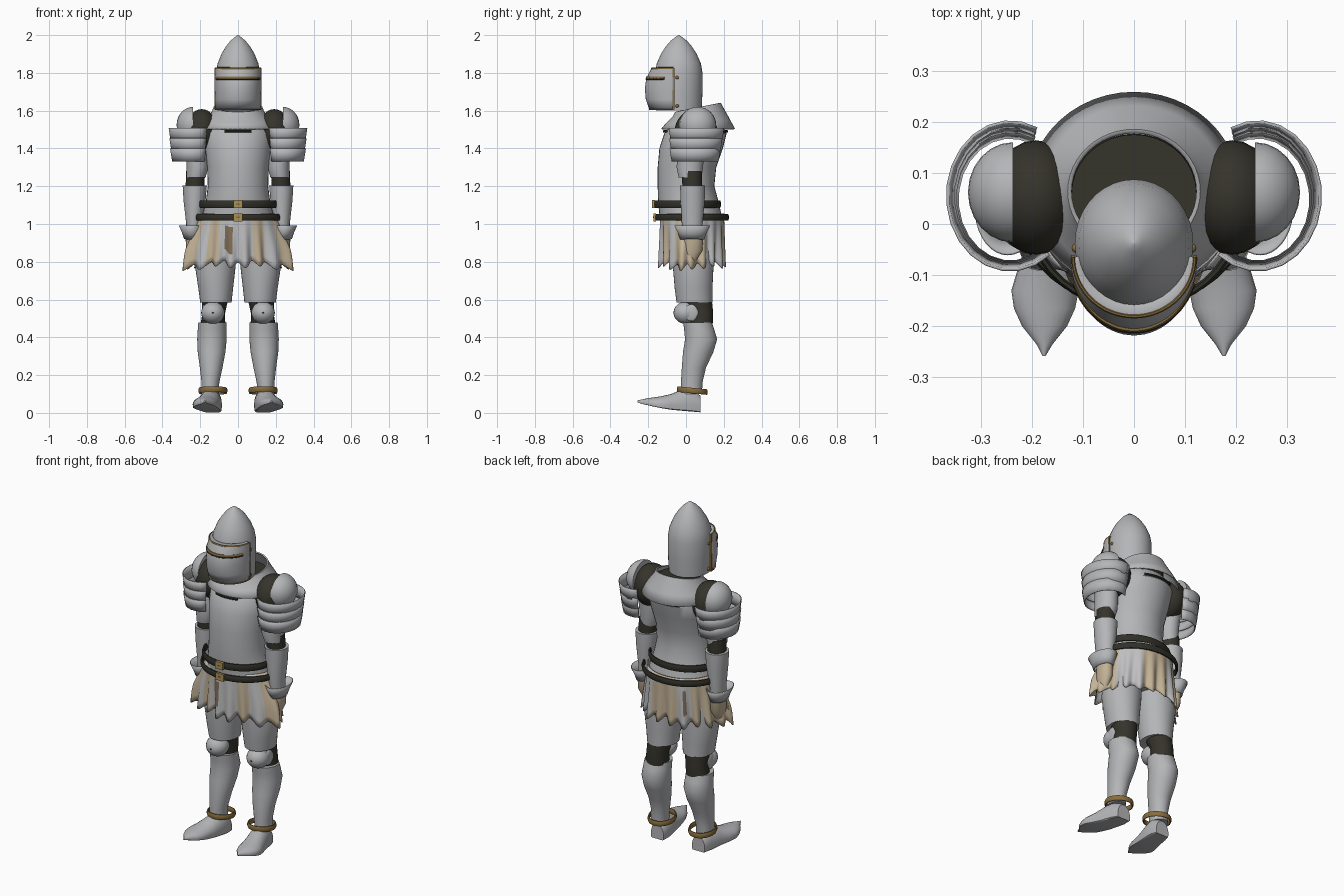
import bpy, bmesh
from math import sin, cos, pi, radians, exp

cube = bpy.data.objects.get("Cube")
if cube:
    bpy.data.objects.remove(cube)


def material(name, r, g, b):
    m = bpy.data.materials.new(name)
    m.use_nodes = True
    m.diffuse_color = (r, g, b, 1)
    m.node_tree.nodes["Principled BSDF"].inputs["Base Color"].default_value = (r, g, b, 1)
    return m


STEEL = material("steel", .46, .465, .48)
DARK = material("dark cloth", .035, .033, .024)
LEATHER = material("belt leather", .03, .029, .022)
GOLD = material("gold trim", .25, .155, .045)
BRASS = material("buckle brass", .40, .28, .09)
TAN = material("tan cloth", .55, .45, .31)
PALE = material("pale cloth", .52, .52, .53)
BROWN = material("brown cloth", .22, .16, .10)


def finish(name, bm, mats, angle=40):
    bmesh.ops.recalc_face_normals(bm, faces=bm.faces)
    me = bpy.data.meshes.new(name)
    bm.to_mesh(me)
    bm.free()
    ob = bpy.data.objects.new(name, me)
    bpy.context.collection.objects.link(ob)
    for m in mats:
        me.materials.append(m)
    bpy.ops.object.select_all(action='DESELECT')
    ob.select_set(True)
    bpy.context.view_layer.objects.active = ob
    bpy.ops.object.shade_smooth_by_angle(angle=radians(angle))
    return ob


def oval(z, cx, cy, rx, ry, n=36, arc=(0, 360), tilt=0):
    """Horizontal ring or arc of points, optionally tilted along y."""
    full = arc[1] - arc[0] == 360
    pts = []
    for i in range(n if full else n + 1):
        a = radians(arc[0] + (arc[1] - arc[0]) * i / n)
        y = ry * sin(a)
        pts.append((cx + rx * cos(a), cy + y, z + tilt * y))
    return pts


def skin(name, rings, mat, s=1, loop=True, caps=True, wrap=False, thick=0, angle=40):
    """Join successive rings with quads; s = -1 mirrors to the other side."""
    bm = bmesh.new()
    rows = [[bm.verts.new((s * x, y, z)) for x, y, z in r] for r in rings]
    pairs = list(zip(rows, rows[1:]))
    if wrap:
        pairs.append((rows[-1], rows[0]))
    n = len(rows[0])
    for a, b in pairs:
        for i in range(n if loop else n - 1):
            j = (i + 1) % n
            bm.faces.new((a[i], a[j], b[j], b[i]))
    if caps and loop and not wrap:
        bm.faces.new(rows[0])
        bm.faces.new(rows[-1])
    if wrap and not loop:
        bm.faces.new([r[0] for r in rows])
        bm.faces.new([r[-1] for r in rows])
    ob = finish(name, bm, [mat], angle)
    if thick:
        mod = ob.modifiers.new("plate", 'SOLIDIFY')
        mod.thickness = thick
        mod.offset = 0
    return ob


def body(name, secs, mat, s=1):
    return skin(name, [oval(*q) for q in secs], mat, s)


def band(name, z, cx, cy, rx, ry, h, t, mat, s=1, arc=(0, 360), tilt=0):
    """Strap with a rounded section, h and t being half height and half thickness."""
    rings = []
    for k in range(8):
        a = 2 * pi * (k + .5) / 8
        o = t * sin(a)
        rings.append(oval(z + h * cos(a), cx, cy, rx + o, ry + o, 40, arc, tilt))
    return skin(name, rings, mat, s, loop=arc[1] - arc[0] == 360, wrap=True)


def ball(name, c, r, mat, s=1, cut=0):
    """Ellipsoid, flattened on the inner side at x = cut."""
    bm = bmesh.new()
    bmesh.ops.create_uvsphere(bm, u_segments=24, v_segments=16, radius=1)
    for v in bm.verts:
        x = max(cut, c[0] + r[0] * v.co.x)
        v.co = [s * x, c[1] + r[1] * v.co.y, c[2] + r[2] * v.co.z]
    return finish(name, bm, [mat])


def box(name, c, d, mat, s=1):
    bm = bmesh.new()
    bmesh.ops.create_cube(bm, size=1)
    for v in bm.verts:
        v.co = [s * (c[0] + d[0] * v.co.x), c[1] + d[1] * v.co.y, c[2] + d[2] * v.co.z]
    return finish(name, bm, [mat])


# Helmet skull, rising to a point
skull = [(1.6, .112), (1.7, .116), (1.8, .116), (1.85, .108), (1.9, .088),
         (1.94, .064), (1.97, .04), (1.99, .016), (2.0, .002)]
body("helmet_skull", [(z, 0, -.038, r, r * 1.08) for z, r in skull], STEEL)

# Visor with gold edging and eye slot, its top turned in to meet the skull
front = (180, 360)
visor = [(1.605, .117, .125), (1.66, .119, .145), (1.72, .121, .15),
         (1.77, .121, .142), (1.822, .119, .116), (1.828, .105, .085)]
skin("visor", [oval(z, 0, -.065, rx, ry, 36, front) for z, rx, ry in visor], STEEL,
     loop=False, thick=.006)
band("visor_top_trim", 1.824, 0, -.065, .119, .116, .005, .004, GOLD, arc=front)
band("visor_bottom_trim", 1.606, 0, -.065, .118, .127, .004, .004, GOLD, arc=front)
band("eye_slot_trim", 1.772, 0, -.065, .121, .142, .011, .006, GOLD, arc=(200, 340))
band("eye_slot", 1.768, 0, -.065, .123, .144, .005, .006, LEATHER, arc=(202, 338))

# Neck, collar and torso
body("neck", [(1.44, 0, .06, .14, .12), (1.59, 0, .06, .122, .115)], DARK)
collar = [(1.503, .205, .192, 0), (1.545, .175, .165, .06), (1.59, .138, .132, .18),
          (1.615, .128, .12, .2), (1.615, .122, .114, .2)]
skin("collar", [oval(z, 0, .064, rx, ry, 48, tilt=t) for z, rx, ry, t in collar], STEEL,
     caps=False, thick=.006, angle=30)
body("breastplate", [(1.04, 0, .025, .19, .165), (1.12, 0, .012, .17, .16),
                     (1.2, 0, 0, .16, .15), (1.3, 0, .005, .163, .155),
                     (1.4, 0, .027, .175, .168), (1.48, 0, .05, .18, .165),
                     (1.54, 0, .06, .15, .12)], STEEL)
for arc in ((247, 293), (60, 120)):
    band("collar_lining", 1.49, 0, .05, .18, .167, .007, .006, DARK, arc=arc)

# Belts and buckles
band("upper_belt", 1.105, 0, .008, .2, .17, .021, .008, LEATHER)
band("lower_belt", 1.035, 0, .032, .224, .188, .019, .008, LEATHER)
for z, y in ((1.105, -.172), (1.035, -.166)):
    box("buckle", (0, y, z), (.05, .014, .042), BRASS)
    box("buckle_slot", (0, y - .006, z), (.02, .005, .008), GOLD)

# Pleated skirt with a ragged hem, flaring over the hands
N, ROWS, PLEATS = 144, 8, 18
bm = bmesh.new()
grid = []
for k in range(ROWS + 1):
    t = k / ROWS
    row = []
    for i in range(N):
        a = 2 * pi * i / N
        fold = cos(PLEATS * a) + .4 * sin(7 * a)
        side = min(abs(a + .3 - 2 * pi * m) for m in (0, 1))
        side = min(side, abs(a - pi - .3))
        flare = .072 * exp(-(side / .32) ** 2) * min(1, t * 1.5)
        r = .013 * t * fold
        x = (.198 + .03 * t + r) * cos(a) + flare * (1 if cos(a) > 0 else -1)
        y = .033 + (.17 + r) * sin(a)
        z = 1.055 - t * (.27 + .016 * fold + .3 * flare)
        row.append(bm.verts.new((x, y, z)))
    grid.append(row)
for k in range(ROWS):
    for i in range(N):
        j = (i + 1) % N
        f = bm.faces.new((grid[k][i], grid[k][j], grid[k + 1][j], grid[k + 1][i]))
        a = 2 * pi * (i + .5) / N
        stripe = sin(5 * a + .6) + .7 * sin(11 * a) + .35 * sin(a)
        hip = abs(cos(a)) > .85 and sin(a) < .4
        f.material_index = 1 if hip or stripe > .25 else 0
        if stripe < -1.25 and 1 < k < ROWS - 2:
            f.material_index = 2
skirt = finish("skirt", bm, [PALE, TAN, BROWN], 60)
skirt.modifiers.new("cloth", 'SOLIDIFY').thickness = .005
body("hips", [(.86, 0, .035, .14, .1), (1.04, 0, .03, .18, .15)], STEEL)

for s, side in ((1, "left_"), (-1, "right_")):
    # Helmet fittings
    box(side + "visor_edge", (.12, -.066, 1.715), (.007, .01, .22), GOLD, s)
    for z in (1.775, 1.625):
        ball(side + "visor_rivet", (.113, -.047, z), (.009, .009, .009), GOLD, s)

    # Shoulder: cloth, dome and overlapping lames
    ball(side + "shoulder_cloth", (.192, .052, 1.49), (.088, .112, .118), DARK, s)
    ball(side + "shoulder_dome", (.237, .062, 1.525), (.088, .098, .095), STEEL, s, cut=.237)
    for z, rx, ry, cy in ((1.475, .12, .142, .055), (1.42, .116, .136, .052),
                          (1.365, .112, .13, .048)):
        arc = (-128, 115)
        rings = [oval(z + dz, .242, cy, rx + o, ry + o, 16, arc) for dz, o in
                 ((-.034, -.008), (0, -.002), (.034, .003))]
        skin(side + "shoulder_lame", rings, STEEL, s, loop=False, thick=.006, angle=20)

    # Arm
    body(side + "upper_arm", [(1.245, .222, .022, .05, .06), (1.3, .214, .02, .058, .07),
                              (1.36, .216, .025, .058, .07), (1.5, .23, .045, .055, .07)],
         STEEL, s)
    body(side + "elbow_cloth", [(1.17, .228, .035, .05, .052), (1.28, .225, .03, .05, .054)],
         DARK, s)
    body(side + "forearm", [(.94, .236, .035, .038, .05), (1.0, .234, .033, .04, .055),
                            (1.12, .23, .035, .058, .064), (1.205, .229, .035, .064, .066)],
         STEEL, s)
    skin(side + "gauntlet_cuff", [oval(.92, .243, .033, .04, .062),
                                  oval(.95, .244, .033, .048, .072),
                                  oval(.992, .247, .033, .063, .092)],
         STEEL, s, caps=False, thick=.005)
    body(side + "hand", [(.80, .235, .02, .02, .03), (.86, .237, .035, .038, .052),
                         (.95, .24, .04, .038, .052)], TAN, s)

    # Leg
    body(side + "thigh", [(.585, .117, .045, .083, .095), (.66, .118, .04, .092, .1),
                          (.78, .12, .038, .108, .108), (.9, .11, .035, .1, .105)], STEEL, s)
    body(side + "knee_cloth", [(.44, .135, .075, .068, .065), (.53, .128, .082, .06, .062),
                               (.62, .12, .055, .072, .08)], DARK, s)
    ball(side + "knee_cop", (.133, 0, .53), (.062, .066, .059), STEEL, s)
    ball(side + "knee_wing", (.18, .03, .53), (.012, .04, .045), STEEL, s)
    ball(side + "knee_rivet", (.133, -.062, .53), (.006, .006, .006), LEATHER, s)
    body(side + "greave", [(.1, .148, .03, .046, .055), (.16, .146, .03, .047, .057),
                           (.24, .142, .042, .06, .064), (.32, .14, .064, .073, .08),
                           (.39, .138, .08, .078, .085), (.44, .137, .07, .076, .08),
                           (.478, .136, .062, .074, .076)], STEEL, s)
    band(side + "ankle_ring", .118, .133, .033, .071, .076, .016, .006, GOLD, s, tilt=-.1)

    # Pointed shoe with a flat sole that rises to the toe
    shoe = []
    for y, cx, hw, z0, z1 in ((.077, .135, .042, .003, .09), (.03, .14, .055, .007, .13),
                              (-.03, .15, .058, .012, .12), (-.08, .162, .063, .017, .1),
                              (-.13, .174, .066, .025, .088), (-.165, .175, .06, .032, .083),
                              (-.2, .175, .044, .04, .078), (-.235, .175, .016, .048, .071),
                              (-.258, .176, .003, .056, .066)):
        ring = []
        for i in range(24):
            a = 2 * pi * i / 24
            h = .3 + .7 * sin(a) if sin(a) > 0 else max(0, .3 + sin(a))
            ring.append((cx + hw * cos(a), y, z0 + (z1 - z0) * h))
        shoe.append(ring)
    skin(side + "shoe", shoe, STEEL, s)
